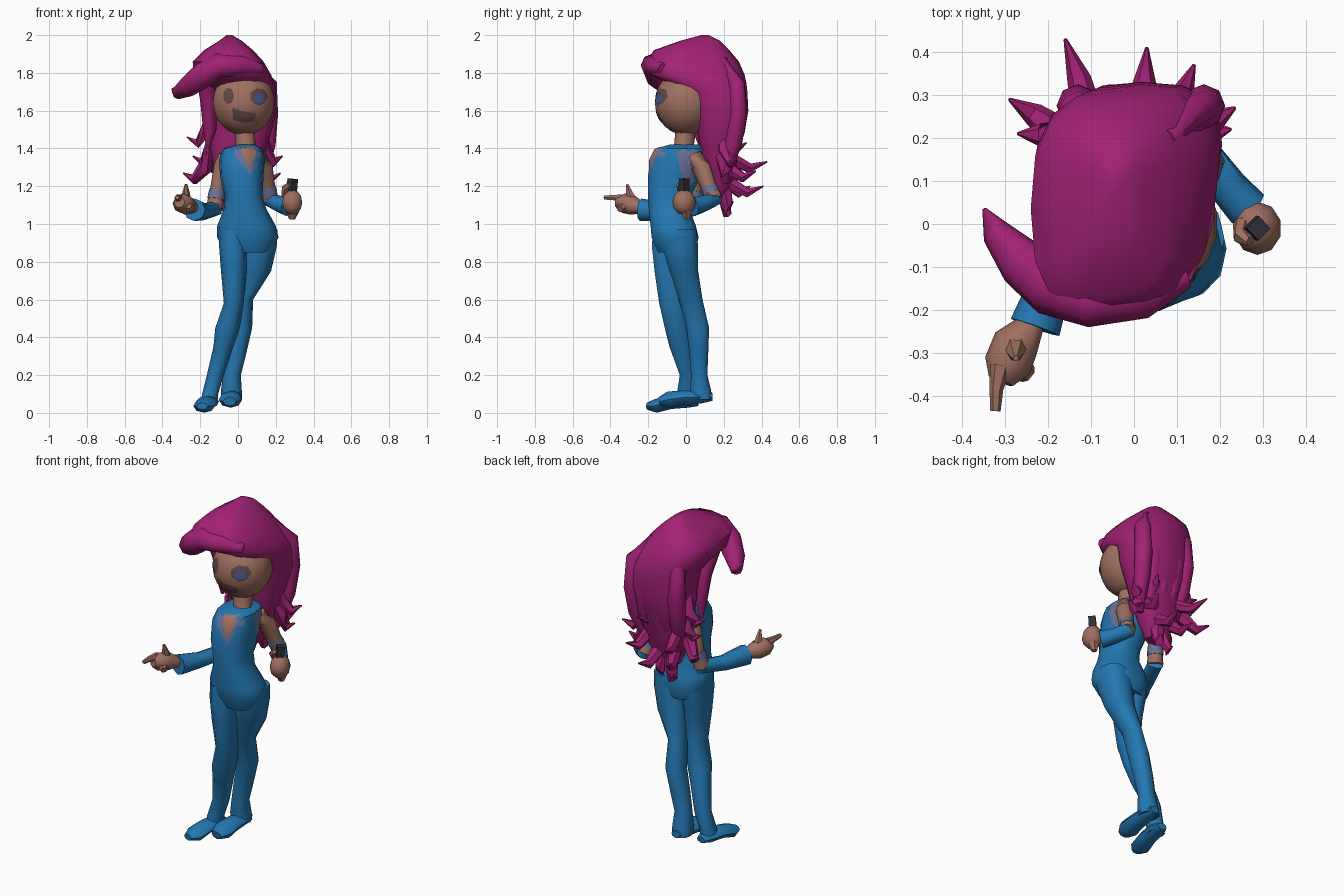
import bpy, bmesh, math
from mathutils import Vector
from mathutils.bvhtree import BVHTree


def material(name, r, g, b):
    m = bpy.data.materials.new(name)
    m.diffuse_color = [((c / 255 + 0.055) / 1.055) ** 2.4 for c in (r, g, b)] + [1]
    return m


BLUE = material("suit blue", 36, 120, 178)
SKIN = material("skin brown", 158, 112, 96)
HAIR = material("hair magenta", 162, 34, 116)
TRIM = material("trim lilac", 108, 112, 150)
DARK = material("feature brown", 98, 72, 66)
IRIS = material("iris blue", 72, 90, 140)
BLACK = material("gadget dark", 48, 46, 54)


def finish(name, bm, mat, angle=50):
    bmesh.ops.recalc_face_normals(bm, faces=bm.faces)
    me = bpy.data.meshes.new(name)
    bm.to_mesh(me)
    bm.free()
    me.materials.append(mat)
    for p in me.polygons:
        p.use_smooth = True
    me.set_sharp_from_angle(angle=math.radians(angle))
    ob = bpy.data.objects.new(name, me)
    bpy.context.collection.objects.link(ob)
    return ob


def skin_rings(name, rings, mat):
    bm = bmesh.new()
    vs = [[bm.verts.new(p) for p in r] for r in rings]
    n = len(vs[0])
    for a, b in zip(vs, vs[1:]):
        for i in range(n):
            j = (i + 1) % n
            bm.faces.new((a[i], a[j], b[j], b[i]))
    bm.faces.new(vs[0])
    bm.faces.new(vs[-1][::-1])
    return finish(name, bm, mat)


def sgnpow(v, e):
    return math.copysign(abs(v) ** e, v)


def loft(name, rows, mat, n=12, e=0.85):
    """Stack of level rings, each row being z, x0, x1, y0, y1."""
    rings = []
    for z, x0, x1, y0, y1 in rows:
        ring = []
        for i in range(n):
            a = math.tau * i / n
            ring.append(((x0 + x1) / 2 + (x1 - x0) / 2 * sgnpow(math.cos(a), e),
                         (y0 + y1) / 2 + (y1 - y0) / 2 * sgnpow(math.sin(a), e), z))
        rings.append(ring)
    return skin_rings(name, rings, mat)


def tube(name, path, mat, n=8, flat=1.0):
    """Tapered tube, each point being x, y, z, radius."""
    pts = [Vector(p[:3]) for p in path]
    rings = []
    for i, p in enumerate(pts):
        t = (pts[min(i + 1, len(pts) - 1)] - pts[max(i - 1, 0)]).normalized()
        ref = Vector((0, 0, 1)) if abs(t.z) < 0.85 else Vector((0, 1, 0))
        u = t.cross(ref).normalized()
        v = u.cross(t)
        r = path[i][3]
        rings.append([p + u * r * math.cos(math.tau * k / n)
                      + v * r * flat * math.sin(math.tau * k / n) for k in range(n)])
    return skin_rings(name, rings, mat)


def ball(name, c, r, mat, seg=12, rows=8):
    bm = bmesh.new()
    bmesh.ops.create_uvsphere(bm, u_segments=seg, v_segments=rows, radius=1)
    for v in bm.verts:
        v.co = Vector(c) + Vector([v.co[i] * r[i] for i in range(3)])
    return finish(name, bm, mat)


def plate(name, target, outline, mat, axis=1, lift=0.004):
    """Painted patch laid on a surface, seen from the front (axis 1) or from +x (axis 0)."""
    tree = BVHTree.FromPolygons([v.co for v in target.data.vertices],
                                [p.vertices[:] for p in target.data.polygons])
    pts = []
    for (a, b), (c, d) in zip(outline, outline[1:] + outline[:1]):
        pts += [(a, b), ((a + c) / 2, (b + d) / 2)]
    mx = sum(p[0] for p in pts) / len(pts)
    mz = sum(p[1] for p in pts) / len(pts)
    bm = bmesh.new()

    def vert(a, z):
        o, d = ((a, -1, z), (0, 1, 0)) if axis == 1 else ((1, a, z), (-1, 0, 0))
        hit = tree.ray_cast(Vector(o), Vector(d))[0]
        if hit is None:
            hit = tree.find_nearest(Vector((a, -0.1, z) if axis == 1 else (0.1, a, z)))[0]
        return bm.verts.new(hit - Vector(d) * lift)

    mid = vert(mx, mz)
    rings = [[vert(mx + (a - mx) * s, mz + (z - mz) * s) for a, z in pts]
             for s in (0.35, 0.7, 1)]
    for i in range(len(pts)):
        j = (i + 1) % len(pts)
        bm.faces.new((mid, rings[0][i], rings[0][j]))
        for p, q in zip(rings, rings[1:]):
            bm.faces.new((p[i], q[i], q[j], p[j]))
    ob = finish(name, bm, mat)
    want = Vector((0, -1, 0)) if axis == 1 else Vector((1, 0, 0))
    if sum((p.normal.dot(want) for p in ob.data.polygons)) < 0:
        ob.data.flip_normals()


def oval(cx, cz, rx, rz, n=7):
    return [(cx + rx * math.cos(math.tau * i / n), cz + rz * math.sin(math.tau * i / n))
            for i in range(n)]


# Torso and legs
torso = loft("torso", [
    (0.85, -0.07, 0.17, -0.15, 0.05), (0.93, -0.11, 0.215, -0.185, 0.07),
    (0.99, -0.11, 0.2, -0.19, 0.055), (1.08, -0.075, 0.15, -0.2, 0.02),
    (1.15, -0.07, 0.13, -0.205, 0.03), (1.25, -0.095, 0.135, -0.205, 0.08),
    (1.34, -0.1, 0.14, -0.19, 0.11), (1.4, -0.08, 0.13, -0.16, 0.11),
    (1.42, 0.0, 0.09, -0.09, 0.07)], BLUE, 14)
loft("left_leg", [
    (0.07, -0.09, 0.02, 0.03, 0.14), (0.12, -0.09, 0.02, 0.02, 0.135),
    (0.2, -0.08, 0.015, 0.025, 0.115), (0.32, -0.06, 0.045, 0.015, 0.12),
    (0.45, -0.03, 0.075, 0.0, 0.125), (0.6, -0.01, 0.08, -0.04, 0.09),
    (0.75, 0.01, 0.175, -0.09, 0.068), (0.88, 0.02, 0.205, -0.13, 0.068),
    (0.97, 0.04, 0.21, -0.13, 0.06)], BLUE, 10)
loft("right_leg", [
    (0.04, -0.2, -0.11, -0.05, 0.05), (0.1, -0.19, -0.105, -0.05, 0.05),
    (0.2, -0.165, -0.075, -0.035, 0.055), (0.35, -0.13, -0.025, -0.09, 0.03),
    (0.45, -0.12, 0.01, -0.115, 0.015), (0.58, -0.075, 0.03, -0.145, 0.0),
    (0.75, -0.09, 0.045, -0.17, 0.01), (0.88, -0.1, 0.05, -0.185, 0.04),
    (0.97, -0.1, 0.04, -0.18, 0.04)], BLUE, 10)
tube("left_foot", [(-0.03, 0.14, 0.085, 0.03), (-0.03, 0.08, 0.085, 0.05),
                   (-0.035, -0.02, 0.08, 0.055), (-0.04, -0.09, 0.07, 0.062),
                   (-0.045, -0.14, 0.06, 0.035)], BLUE, 8, 0.7)
tube("right_foot", [(-0.145, 0.065, 0.055, 0.03), (-0.15, 0.02, 0.06, 0.05),
                    (-0.165, -0.08, 0.055, 0.055), (-0.18, -0.16, 0.037, 0.058),
                    (-0.19, -0.205, 0.035, 0.03)], BLUE, 8, 0.63)

# Neckline and armhole trim
plate("neckline_trim", torso, [(-0.02, 1.4), (-0.01, 1.35), (0.065, 1.26),
                               (0.125, 1.36), (0.115, 1.405), (0.05, 1.41)], TRIM)
plate("neckline_skin", torso, [(0.01, 1.405), (0.03, 1.36), (0.065, 1.3),
                               (0.095, 1.37), (0.09, 1.41)], SKIN, 1, 0.008)
plate("armhole_trim", torso, [(-0.05, 1.38), (-0.03, 1.28), (0.02, 1.2),
                              (0.06, 1.24), (0.09, 1.38), (0.0, 1.405)], TRIM, 0)
tube("neck", [(0.045, -0.02, 1.36, 0.07), (0.04, -0.01, 1.42, 0.052),
              (0.035, 0.0, 1.52, 0.055)], SKIN)

# Arms: bare upper arm, sleeve with trim ring, hand
ARMS = {
    "left": [(0.1, 0.05, 1.35, 0.05), (0.135, 0.08, 1.3, 0.05), (0.155, 0.12, 1.2, 0.042),
             (0.17, 0.15, 1.13, 0.045), (0.22, 0.085, 1.105, 0.045), (0.265, 0.035, 1.09, 0.05)],
    "right": [(-0.06, 0.04, 1.36, 0.045), (-0.085, 0.05, 1.3, 0.045), (-0.11, 0.05, 1.18, 0.038),
              (-0.125, 0.03, 1.08, 0.045), (-0.18, -0.1, 1.065, 0.045), (-0.23, -0.24, 1.075, 0.06)],
}
for side, p in ARMS.items():
    tube(side + "_upper_arm", p[:4], SKIN)
    tube(side + "_sleeve", [p[2][:3] + (0.03,)] + [p[3]] + p[4:], BLUE)
    c = [(a + b) / 2 for a, b in zip(p[2], p[3])]
    tube(side + "_sleeve_trim", [p[2][:3] + (0.042,), tuple(c[:3]) + (0.046,)], TRIM)

ball("left_fist", (0.287, -0.01, 1.115), (0.056, 0.062, 0.068), SKIN, 10, 6)
tube("left_thumb", [(0.25, 0.0, 1.15, 0.02), (0.25, -0.03, 1.19, 0.02),
                    (0.27, -0.04, 1.21, 0.012)], SKIN, 6)
tube("left_knuckle", [(0.29, 0.0, 1.07, 0.035), (0.285, 0.005, 1.025, 0.016)], SKIN, 6)
tube("gadget", [(0.28, -0.01, 1.14, 0.03), (0.29, -0.01, 1.24, 0.028)], BLACK, 4)

tube("right_palm", [(-0.235, -0.23, 1.085, 0.03), (-0.275, -0.28, 1.1, 0.055),
                    (-0.295, -0.33, 1.11, 0.055), (-0.31, -0.365, 1.115, 0.03)], SKIN, 8, 0.95)
tube("right_pointer", [(-0.31, -0.33, 1.135, 0.025), (-0.32, -0.385, 1.14, 0.016),
                       (-0.322, -0.435, 1.14, 0.012)], SKIN, 6)
tube("right_thumb", [(-0.275, -0.28, 1.12, 0.028), (-0.275, -0.3, 1.165, 0.02),
                     (-0.275, -0.312, 1.21, 0.007)], SKIN, 6)
tube("right_curled_fingers", [(-0.27, -0.33, 1.095, 0.035), (-0.245, -0.35, 1.08, 0.022)], SKIN, 6)

# Head and painted face
head = ball("head", (0.03, 0.0, 1.645), (0.165, 0.165, 0.175), SKIN, 18, 12)
plate("right_eye", head, oval(-0.05, 1.678, 0.029, 0.045), DARK)
plate("left_eye", head, oval(0.11, 1.675, 0.05, 0.045), DARK)
plate("left_iris", head, oval(0.115, 1.662, 0.03, 0.033), IRIS, 1, 0.009)
plate("mouth", head, [(-0.03, 1.615), (0.015, 1.6), (0.095, 1.585), (0.09, 1.545),
                      (0.04, 1.535), (-0.025, 1.55)], DARK)

# Hair mass, falling behind the head to the upper back
loft("hair", [
    (1.13, -0.07, 0.04, 0.12, 0.2), (1.24, -0.12, 0.1, 0.1, 0.26),
    (1.38, -0.145, 0.145, 0.075, 0.275), (1.48, -0.16, 0.175, 0.06, 0.31),
    (1.6, -0.165, 0.205, 0.04, 0.33), (1.7, -0.175, 0.2, 0.01, 0.325),
    (1.745, -0.2, 0.195, -0.1, 0.32), (1.79, -0.235, 0.175, -0.19, 0.31),
    (1.86, -0.24, 0.135, -0.21, 0.28), (1.92, -0.18, 0.08, -0.17, 0.23),
    (1.97, -0.1, 0.02, -0.03, 0.18), (2.0, -0.06, -0.03, 0.08, 0.12)], HAIR, 16, 0.72)
tube("fringe_curl", [(0.12, -0.12, 1.82, 0.03), (0.02, -0.165, 1.84, 0.055),
                     (-0.1, -0.175, 1.84, 0.065), (-0.19, -0.145, 1.785, 0.07),
                     (-0.26, -0.09, 1.73, 0.058), (-0.32, -0.02, 1.695, 0.035),
                     (-0.348, 0.035, 1.715, 0.005)], HAIR)
tube("right_side_lock", [(-0.17, 0.0, 1.78, 0.05), (-0.155, 0.05, 1.65, 0.045),
                         (-0.15, 0.07, 1.5, 0.035), (-0.16, 0.08, 1.4, 0.008)], HAIR)

# Ridged strands down the back
for i in range(5):
    x = -0.13 + 0.073 * i
    tube(f"back_strand_{i}", [(x * 0.6 - 0.02, 0.2, 1.87, 0.02), (x, 0.265, 1.74, 0.045),
                              (x, 0.275, 1.58, 0.05), (x * 0.95, 0.25, 1.42, 0.045),
                              (x * 0.8, 0.2, 1.24, 0.02)], HAIR)

# Flicked ends: tip positions
TIPS = [(-0.16, 0.43, 1.33), (0.03, 0.41, 1.2), (0.14, 0.37, 1.28), (-0.29, 0.29, 1.27),
        (-0.27, 0.21, 1.46), (0.235, 0.27, 1.36), (0.225, 0.22, 1.27), (0.1, 0.32, 1.43),
        (-0.08, 0.23, 1.09), (0.02, 0.25, 1.12), (-0.12, 0.34, 1.2), (-0.24, 0.2, 1.36)]
for i, (x, y, z) in enumerate(TIPS):
    drop = z - 0.035
    tube(f"hair_flick_{i}", [(x * 0.45, 0.18, z + 0.13, 0.04), (x * 0.6, 0.21, z + 0.03, 0.04),
                             (x * 0.8, 0.2 + (y - 0.2) * 0.6, drop, 0.028),
                             (x, y, z, 0.004)], HAIR, 6)
